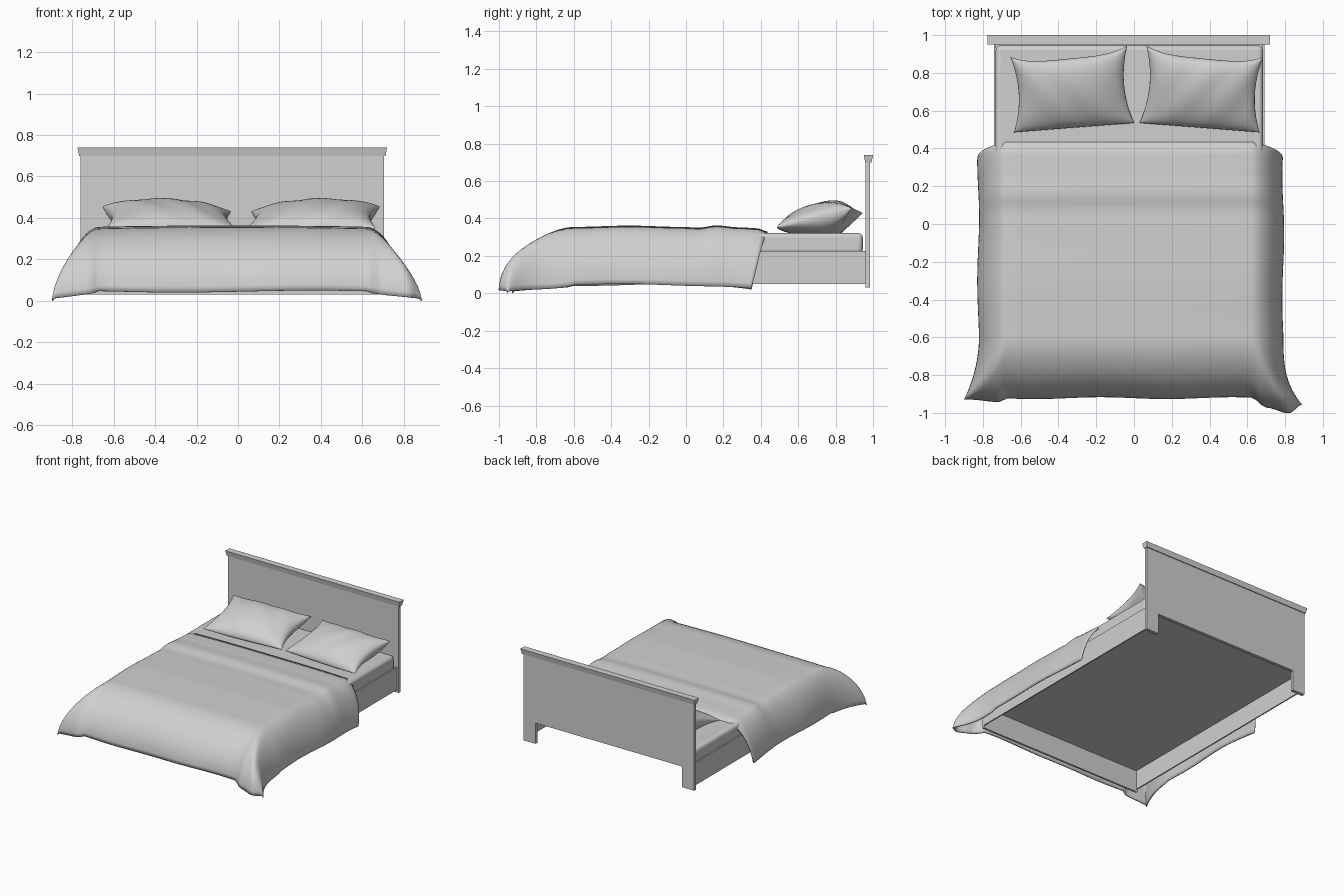
import bpy, bmesh, math

cube = bpy.data.objects.get("Cube")
if cube:
    bpy.data.objects.remove(cube, do_unlink=True)

grey = bpy.data.materials.new("light_grey")
grey.use_nodes = True
COLOUR = (0.63, 0.63, 0.63, 1)
grey.diffuse_color = COLOUR
grey.node_tree.nodes["Principled BSDF"].inputs["Base Color"].default_value = COLOUR


def finish(name, bm, smooth=None):
    mesh = bpy.data.meshes.new(name)
    bm.to_mesh(mesh)
    bm.free()
    mesh.materials.append(grey)
    obj = bpy.data.objects.new(name, mesh)
    bpy.context.collection.objects.link(obj)
    if smooth:
        bpy.ops.object.select_all(action='DESELECT')
        obj.select_set(True)
        bpy.context.view_layer.objects.active = obj
        bpy.ops.object.shade_smooth_by_angle(angle=math.radians(smooth))
    return obj


def box(name, x, y, z, bevel=0):
    bm = bmesh.new()
    bmesh.ops.create_cube(bm, size=1)
    for v in bm.verts:
        for k, (lo, hi) in enumerate((x, y, z)):
            v.co[k] = lo if v.co[k] < 0 else hi
    obj = finish(name, bm, 40 if bevel else None)
    if bevel:
        mod = obj.modifiers.new("round", 'BEVEL')
        mod.width, mod.segments = bevel, 4
    return obj


def prism(name, outline, direction):
    """Extrude a flat outline along a direction."""
    bm = bmesh.new()
    face = bm.faces.new([bm.verts.new(p) for p in outline])
    out = bmesh.ops.extrude_face_region(bm, geom=[face])
    verts = [g for g in out["geom"] if isinstance(g, bmesh.types.BMVert)]
    bmesh.ops.translate(bm, verts=verts, vec=direction)
    bmesh.ops.recalc_face_normals(bm, faces=bm.faces)
    return finish(name, bm)


def add_grid(bm, us, vs, f):
    rows = [[bm.verts.new(f(u, v)) for u in us] for v in vs]
    for a, b in zip(rows, rows[1:]):
        for i in range(len(us) - 1):
            bm.faces.new((a[i], a[i + 1], b[i + 1], b[i]))


def span(lo, hi, n):
    return [lo + (hi - lo) * i / n for i in range(n + 1)]


def smooth_lookup(points, t):
    for (a, p), (b, q) in zip(points, points[1:]):
        if t <= b:
            k = max(0, (t - a) / (b - a))
            return p + (q - p) * k * k * (3 - 2 * k)
    return points[-1][1]


# Headboard with two feet, and its slightly flared cap
L, R, FOOT = -0.76, 0.705, 0.105
shape = [(L, 0.03), (L + FOOT, 0.03), (L + FOOT, 0.19), (R - FOOT, 0.19),
         (R - FOOT, 0.03), (R, 0.03), (R, 0.70), (L, 0.70)]
prism("headboard", [(x, 0.96, z) for x, z in shape], (0, 0.025, 0))

bm = bmesh.new()
rings = []
for z, grow in ((0.70, 0.007), (0.74, 0.015)):
    x0, x1, y0, y1 = L - grow, R + grow, 0.965 - grow, 0.985 + grow
    rings.append([bm.verts.new((x, y, z)) for x, y in
                  ((x0, y0), (x1, y0), (x1, y1), (x0, y1))])
low, high = rings
for i in range(4):
    j = (i + 1) % 4
    bm.faces.new((low[i], low[j], high[j], high[i]))
bm.faces.new(low[::-1])
bm.faces.new(high)
finish("headboard_cap", bm)

# Bed frame
box("right_rail", (-0.74, -0.73), (-0.85, 0.96), (0.05, 0.225))
box("left_rail", (0.68, 0.69), (-0.85, 0.96), (0.05, 0.225))
box("footboard", (-0.74, 0.69), (-0.86, -0.845), (0.03, 0.2))
box("base_panel", (-0.73, 0.68), (-0.85, 0.96), (0.2, 0.212))
box("mattress", (-0.732, 0.682), (-0.68, 0.945), (0.21, 0.322), 0.025)

# Duvet: flat core with rounded flaps on both sides and at the foot
CORE_L, CORE_R, CORE_F, BACK = -0.67, 0.62, -0.6, 0.435
CREST = [(-0.6, 0.355), (-0.3, 0.362), (-0.03, 0.355), (0.07, 0.351),
         (0.16, 0.363), (0.28, 0.353), (0.38, 0.348), (0.435, 0.33)]
# Extra reach of the foot edge near each corner
REACH_R = [(0, 0.0), (0.3, 0.05), (0.74, 0.078), (1, 0.035)]
REACH_L = [(0, 0.0), (0.2, 0.022), (1, 0.008)]


def duvet_point(u, v):
    a = max(0, abs(u) - 1)            # side flap amount
    b = max(0, -v)                    # foot flap amount
    right = u > 0
    sa, sb = math.sin(a * math.pi / 2), math.sin(b * math.pi / 2)
    y = CORE_F + (BACK - CORE_F) * max(0, v)
    core = max(-1, min(1, u))
    top = smooth_lookup(CREST, y) - 0.006 * abs(core) ** 3
    width = 0.17 + 0.10 * sb ** 3 if right else 0.155 + 0.075 * sb ** 2
    width += 0.005 * math.sin(y * 9 + u) * (1 - b)
    x = (CORE_L + CORE_R) / 2 + core * (CORE_R - CORE_L) / 2
    x += math.copysign(width * sa, u)
    depth = 0.322 + smooth_lookup(REACH_R if right else REACH_L, sa)
    depth += 0.005 * math.sin(x * 9) * b * (1 - a)
    y -= depth * sb
    y -= 0.085 * a ** 1.3 * max(0, v) ** 4
    r = min(1, (a ** 10 + b ** 10) ** 0.1)
    drop = (1 - math.cos(r * math.pi / 2)) ** 0.9
    corner = min(a, b)
    hem = 0.045 - 0.038 * corner ** 0.5 - 0.02 * max(0, v) ** 6 * a
    hem += 0.005 * math.sin(7 * y + 5 * x) * (1 - min(1, 2 * corner))
    return x, y, max(0.002, top - (top - hem) * drop)


bm = bmesh.new()
us = span(-2, -1, 16)[:-1] + span(-1, 1, 24) + span(1, 2, 16)[1:]
vs = span(-1, 0, 16)[:-1] + span(0, 1, 44)
add_grid(bm, us, vs, duvet_point)
duvet = finish("duvet", bm, 60)
thick = duvet.modifiers.new("thickness", 'SOLIDIFY')
thick.thickness, thick.offset = 0.01, -1

# Pillows: pinched corners and a flat underside, mirrored across the bed
CORNERS = [(-0.635, 0.485, 0.35), (0.0, 0.535, 0.34),
           (-0.655, 0.885, 0.455), (-0.035, 0.945, 0.43)]


def pillow(name, mirror):
    def surface(upper):
        def point(u, v):
            s, t = (u + 1) / 2, (v + 1) / 2
            weights = ((1 - s) * (1 - t), s * (1 - t), (1 - s) * t, s * t)
            x, y, z = (sum(w * c[k] for w, c in zip(weights, CORNERS)) for k in range(3))
            x -= 0.035 * u * (1 - v * v)
            y -= 0.04 * t * (1 - u ** 4)
            puff = max(0, (1 - u * u) * (1 - v * v)) ** 0.45
            if upper:
                z += (0.085 + 0.004 * math.sin(9 * u + 4 * v)) * puff
            else:
                z -= (z - 0.32) * min(1, 1.4 * puff)
            return (0.03 - x if mirror else x), y, z
        return point

    bm = bmesh.new()
    steps = [math.sin(t * math.pi / 2) for t in span(-1, 1, 24)]
    for upper in (True, False):
        add_grid(bm, steps, steps, surface(upper))
    bmesh.ops.remove_doubles(bm, verts=bm.verts, dist=0.0005)
    bmesh.ops.recalc_face_normals(bm, faces=bm.faces)
    finish(name, bm, 60)


pillow("right_pillow", False)
pillow("left_pillow", True)
